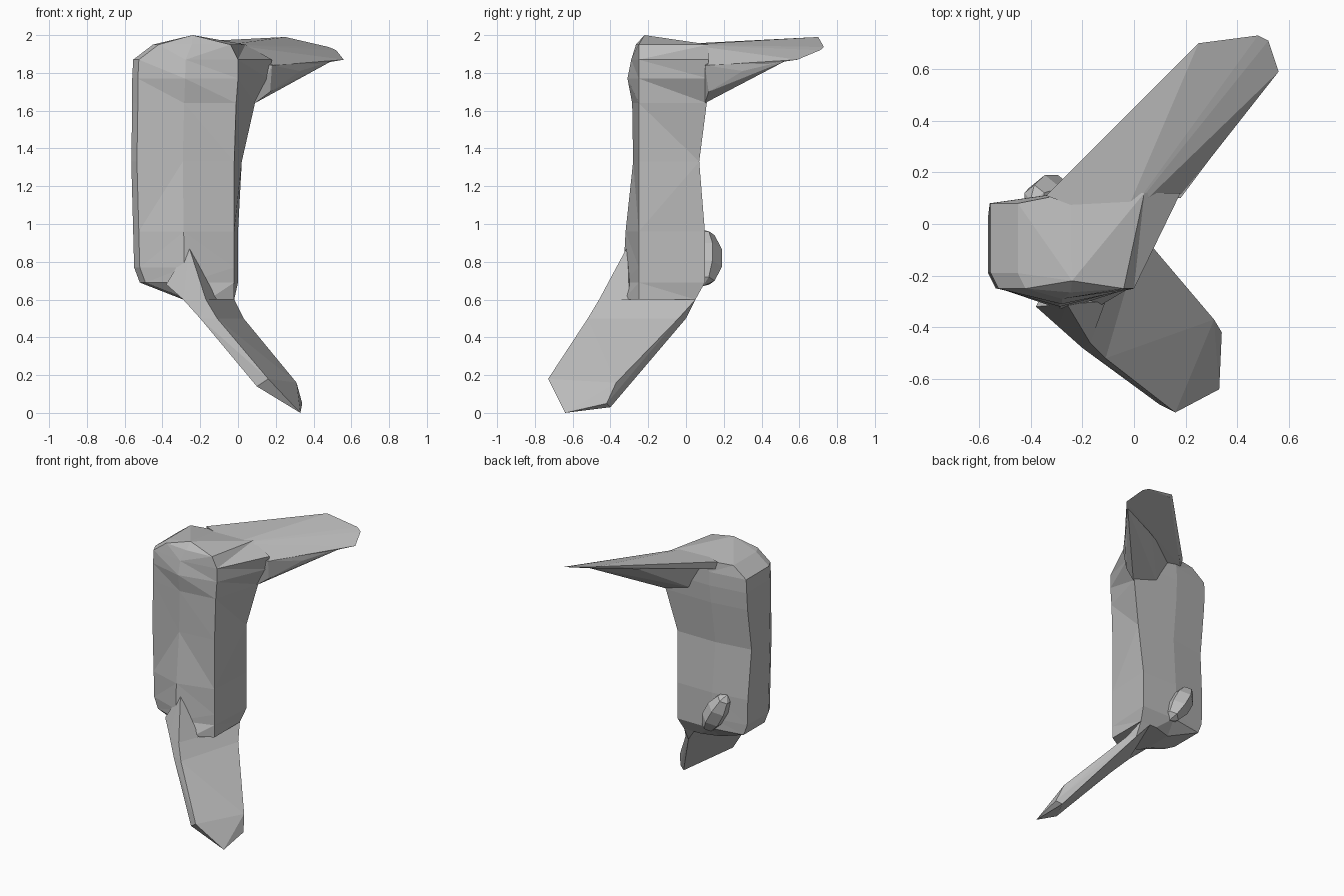
import bpy
import bmesh
from mathutils import Euler, Matrix, Vector

cube = bpy.data.objects.get("Cube")
if cube:
    bpy.data.objects.remove(cube, do_unlink=True)

grey = bpy.data.materials.new("plain grey")
grey.use_nodes = True
tone = (0.5, 0.5, 0.5, 1)
grey.diffuse_color = tone
for node in grey.node_tree.nodes:
    if node.type == 'BSDF_PRINCIPLED':
        node.inputs["Base Color"].default_value = tone
        node.inputs["Roughness"].default_value = 0.8


def finish(bm, name):
    """Turn a bmesh into a flat-shaded grey object."""
    bmesh.ops.recalc_face_normals(bm, faces=bm.faces)
    mesh = bpy.data.meshes.new(name)
    bm.to_mesh(mesh)
    bm.free()
    mesh.materials.append(grey)
    obj = bpy.data.objects.new(name, mesh)
    bpy.context.collection.objects.link(obj)
    return obj


def hull(name, points):
    """Faceted convex solid around a few corner points."""
    bm = bmesh.new()
    for p in points:
        bm.verts.new(p)
    result = bmesh.ops.convex_hull(bm, input=bm.verts)
    loose = [v for v in result["geom_interior"] if isinstance(v, bmesh.types.BMVert)]
    bmesh.ops.delete(bm, geom=loose, context='VERTS')
    return finish(bm, name)


def section(z, left, right, front, back, rear_right):
    """Seven-sided body outline with a ridged front and a slanted right side."""
    middle = (left + right) / 2
    corner = -0.25
    return [Vector(p) for p in (
        (left + 0.03, corner, z), (middle, front, z),
        (right, corner, z), (rear_right, back, z),
        (middle, back, z), (left, back - 0.04, z),
        (left, corner + 0.06, z))]


# Body: stacked outlines, closed by a peak on top
bm = bmesh.new()
rings = []
for values in (
        (0.60, -0.29, -0.02, -0.33, 0.05, -0.02),
        (0.69, -0.52, -0.02, -0.33, 0.10, 0.00),
        (0.77, -0.55, -0.02, -0.33, 0.10, 0.00),
        (0.96, -0.555, -0.02, -0.32, 0.10, 0.00),
        (1.33, -0.565, -0.02, -0.28, 0.07, 0.02),
        (1.64, -0.56, -0.01, -0.285, 0.11, 0.09),
        (1.77, -0.56, 0.00, -0.31, 0.12, 0.16),
        (1.87, -0.555, 0.00, -0.29, 0.12, 0.18),
        (1.95, -0.45, -0.04, -0.265, 0.12, 0.04)):
    rings.append([bm.verts.new(p) for p in section(*values)])
for low, high in zip(rings, rings[1:]):
    for i in range(len(low)):
        j = (i + 1) % len(low)
        bm.faces.new((low[i], low[j], high[j], high[i]))
bm.faces.new(rings[0])
peak = bm.verts.new((-0.24, -0.22, 2.0))
top = rings[-1]
for i in range(len(top)):
    bm.faces.new((top[i], top[(i + 1) % len(top)], peak))
bmesh.ops.triangulate(bm, faces=bm.faces)
finish(bm, "body")

# Upper blade, one flat tilted plate sweeping back from the top
hull("upper_blade", [
    (-0.34, 0.11, 1.96), (-0.32, 0.11, 1.90), (-0.05, 0.0, 1.95),
    (0.19, 0.12, 1.84), (0.15, 0.10, 1.80),
    (0.25, 0.70, 1.99), (0.26, 0.69, 1.97),
    (0.48, 0.73, 1.937), (0.52, 0.71, 1.92), (0.56, 0.59, 1.87)])

# Keel joining the blade's right edge to the body
hull("upper_blade_keel", [
    (0.09, 0.10, 1.64), (0.17, 0.12, 1.70), (0.33, 0.30, 1.81),
    (0.18, 0.10, 1.84), (-0.12, 0.10, 1.70), (-0.25, 0.10, 1.92),
    (0.15, 0.36, 1.87), (0.36, 0.34, 1.85), (0.50, 0.53, 1.865)])

# Collar between the body and the lower blade
root = [(-0.29, -0.40, 0.6), (-0.17, -0.46, 0.6), (-0.02, 0.05, 0.6), (-0.10, 0.05, 0.6)]
neck = [(-0.20, -0.48, 0.5), (-0.11, -0.52, 0.5), (0.03, -0.04, 0.5), (-0.02, 0.0, 0.5)]
hull("lower_blade_collar", root + neck)

# Lower blade, sweeping down and forward
hull("lower_blade", neck + [
    (0.10, -0.70, 0.14), (0.16, -0.73, 0.18), (0.33, -0.64, 0.0),
    (0.34, -0.42, 0.05), (0.31, -0.37, 0.16), (0.30, -0.40, 0.03)])

# Pointed ridge above the collar
hull("front_ridge", [
    (-0.26, -0.31, 0.88), (-0.17, -0.46, 0.6), (-0.29, -0.40, 0.6),
    (-0.38, -0.32, 0.68), (-0.33, -0.22, 0.66), (-0.11, -0.30, 0.6)])

# Slanted faceted knob on the back
bm = bmesh.new()
bmesh.ops.create_uvsphere(
    bm, u_segments=6, v_segments=5, radius=1,
    matrix=Matrix.LocRotScale(Vector((-0.32, 0.09, 0.82)),
                              Euler((0, -0.5, 0)), Vector((0.085, 0.105, 0.17))))
finish(bm, "back_knob")
